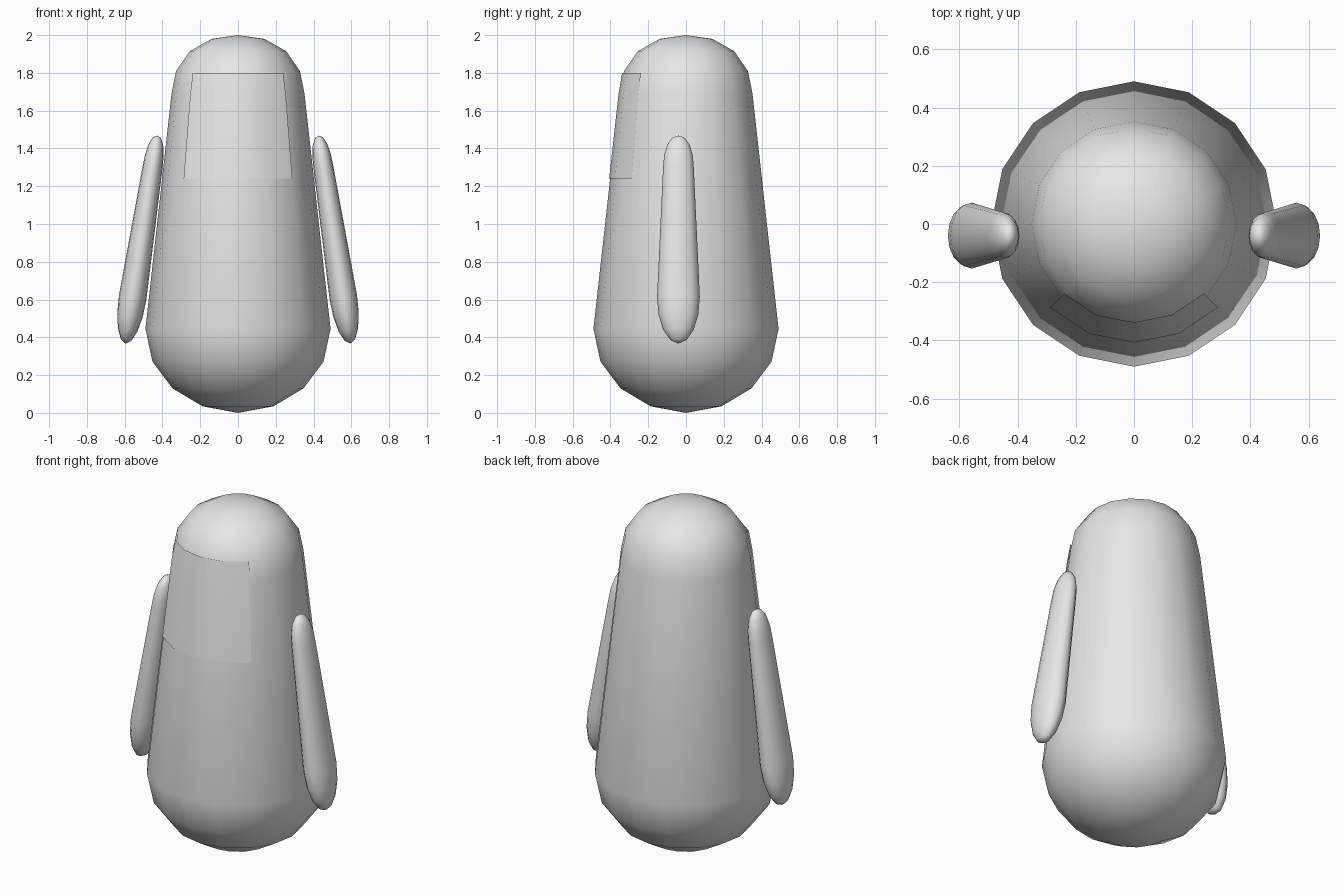
import bpy, bmesh, math
from mathutils import Matrix

if "Cube" in bpy.data.objects:
    bpy.data.objects.remove(bpy.data.objects["Cube"])

SIDES = 16
# Half outline (radius, height) of the rounded, tapered body
BODY = [(0, 0.0), (0.188, 0.035), (0.347, 0.13), (0.453, 0.272), (0.49, 0.445),
        (0.352, 1.69), (0.328, 1.81), (0.255, 1.915), (0.14, 1.98), (0, 2.0)]
# Outline of the thin front panel, lying just outside the body
PANEL = [(0.407, 1.24), (0.357, 1.69), (0.338, 1.8)]

grey = bpy.data.materials.new("light_grey")
grey.diffuse_color = (0.8, 0.8, 0.8, 1)
grey.use_nodes = True
grey.node_tree.nodes["Principled BSDF"].inputs["Base Color"].default_value = grey.diffuse_color


def lathe(name, profile, start=0, steps=SIDES, matrix=Matrix()):
    """Spin an outline around z from a start index, in steps of one side."""
    closed = steps == SIDES
    bm = bmesh.new()
    rings = []
    for r, z in profile:
        if r == 0:
            rings.append([bm.verts.new((0, 0, z))] * (steps + 1))
            continue
        ring = []
        for i in range(steps if closed else steps + 1):
            a = 2 * math.pi * (start + i) / SIDES
            ring.append(bm.verts.new((r * math.cos(a), r * math.sin(a), z)))
        rings.append(ring + ring[:1] if closed else ring)
    for low, high in zip(rings, rings[1:]):
        for i in range(steps):
            corners = [low[i], low[i + 1], high[i + 1], high[i]]
            bm.faces.new(list(dict.fromkeys(corners)))
    bm.transform(matrix)
    if matrix.determinant() < 0:
        bmesh.ops.reverse_faces(bm, faces=bm.faces)
    for f in bm.faces:
        f.smooth = True
    mesh = bpy.data.meshes.new(name)
    bm.to_mesh(mesh)
    bm.free()
    mesh.materials.append(grey)
    obj = bpy.data.objects.new(name, mesh)
    bpy.context.collection.objects.link(obj)
    return obj


# Body and front panel (four sides wide, centred on -y)
lathe("body", BODY)
lathe("front_panel", PANEL, start=10, steps=4)

# Arms: the body shape, flattened and leaning in at the top
arm = (Matrix.Translation((0.595, -0.04, 0.367))
       @ Matrix.Rotation(math.radians(-8.7), 4, 'Y')
       @ Matrix.Diagonal((0.15, 0.231, 0.557, 1)))
lathe("right_arm", BODY, matrix=arm)
lathe("left_arm", BODY, matrix=Matrix.Diagonal((-1, 1, 1, 1)) @ arm)
